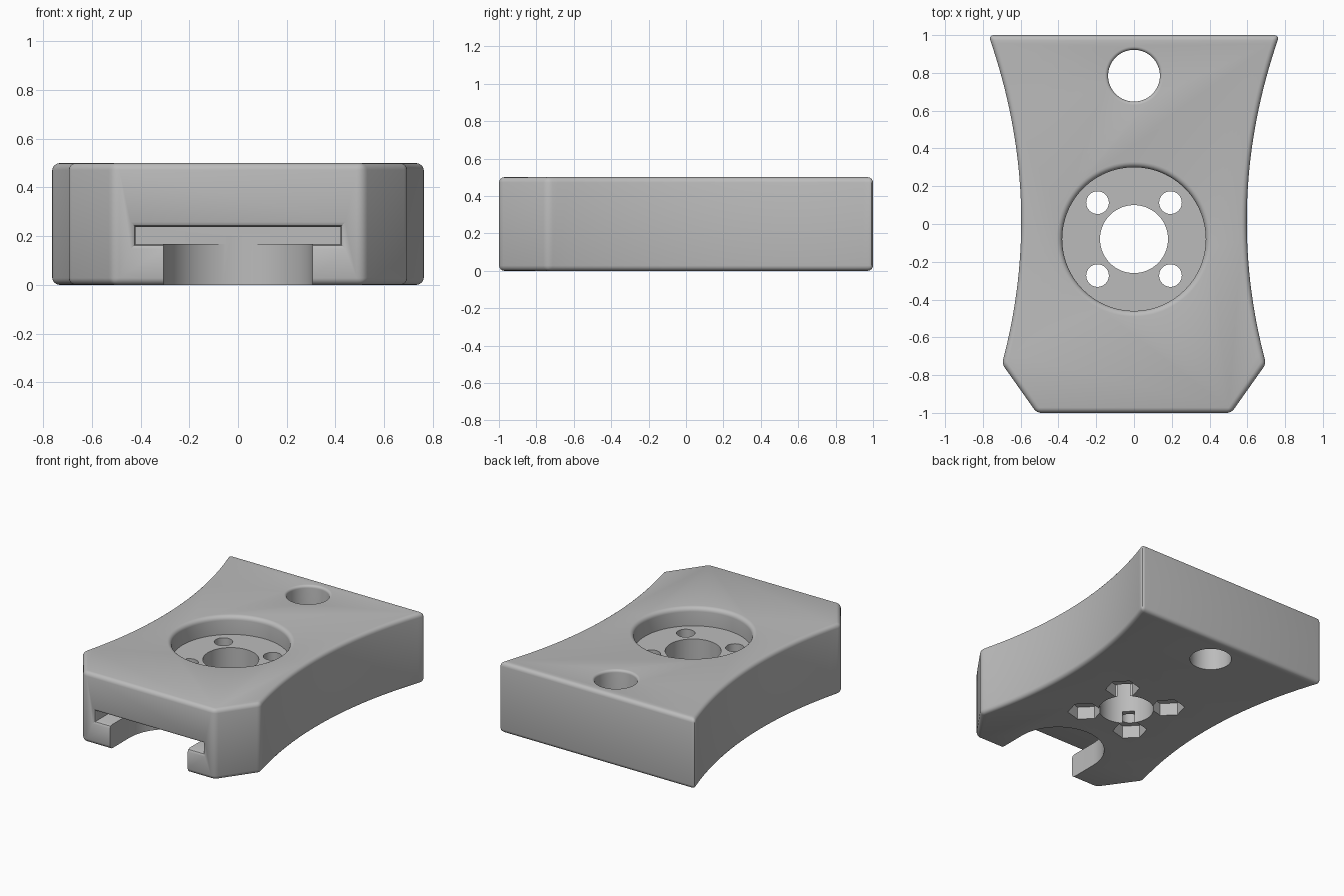
import bpy, bmesh, math

cube = bpy.data.objects.get("Cube")
if cube:
    bpy.data.objects.remove(cube, do_unlink=True)

H = 0.5
PAD_Y = -0.08        # centre of the round recess

grey = bpy.data.materials.new("plain_grey")
grey.use_nodes = True
colour = (0.5, 0.5, 0.5, 1)
grey.diffuse_color = colour
grey.node_tree.nodes["Principled BSDF"].inputs["Base Color"].default_value = colour


def loft(name, rings):
    """Closed solid through rings with equal point counts."""
    bm = bmesh.new()
    loops = [[bm.verts.new(p) for p in ring] for ring in rings]
    n = len(loops[0])
    for a, b in zip(loops, loops[1:]):
        for i in range(n):
            j = (i + 1) % n
            bm.faces.new((a[i], a[j], b[j], b[i]))
    bm.faces.new(loops[0])
    bm.faces.new(loops[-1])
    bmesh.ops.recalc_face_normals(bm, faces=bm.faces)
    mesh = bpy.data.meshes.new(name)
    bm.to_mesh(mesh)
    bm.free()
    obj = bpy.data.objects.new(name, mesh)
    bpy.context.collection.objects.link(obj)
    mesh.materials.append(grey)
    return obj


def turned(name, x, y, stations, sides=64, turn=0.0):
    """Solid with circular sections; stations are (radius, z)."""
    angles = [turn + math.tau * i / sides for i in range(sides)]
    return loft(name, [[(x + r * math.cos(a), y + r * math.sin(a), z) for a in angles]
                       for r, z in stations])


def flare(radius, size):
    """Rounded rim opening out to the top face."""
    arc = [math.pi / 2 * i / 5 for i in range(6)]
    rim = [(radius + size * (1 - math.cos(a)), H - size + size * math.sin(a)) for a in arc]
    return rim + [(radius + size, H + 0.1)]


# Waisted plate outline: concave sides and cut front corners
side = [(0.515, -1.0)]
for i in range(33):
    y = -0.74 + 1.74 * i / 32
    side.append((0.597 + (y - 0.015) ** 2 / 5.6, y))
outline = side + [(-x, y) for x, y in reversed(side)]
body = loft("mount_plate", [[(x, y, z) for x, y in outline] for z in (0, H)])
bevel = body.modifiers.new("soft_edges", "BEVEL")
bevel.width = 0.028
bevel.segments = 4
bevel.limit_method = "ANGLE"
bevel.angle_limit = math.radians(25)

# Recess, centre bore and rear hole
cutters = [
    turned("recess_cutter", 0, PAD_Y, [(0.38, 0.37)] + flare(0.38, 0.03), 96),
    turned("bore_cutter", 0, PAD_Y, [(0.18, -0.1), (0.18, 0.45)]),
    turned("rear_hole_cutter", 0, 0.785, [(0.137, -0.1)] + flare(0.137, 0.018)),
]

# Four bolt holes with hexagonal nut pockets below
for sx in (-1, 1):
    for sy in (-1, 1):
        x, y = 0.193 * sx, PAD_Y + 0.193 * sy
        cutters.append(turned("bolt_hole_cutter", x, y, [(0.06, -0.1), (0.06, 0.45)], 32))
        cutters.append(turned("nut_pocket_cutter", x, y, [(0.113, -0.1), (0.113, 0.09)],
                              6, math.radians(135)))

# Front slot: round-ended channel below, wider flared slit above
channel = [(0.305, -1.1)]
for i in range(33):
    a = math.pi * i / 32
    channel.append((0.305 * math.cos(a), -0.78 + 0.305 * math.sin(a)))
channel.append((-0.305, -1.1))
cutters.append(loft("channel_cutter", [[(x, y, z) for x, y in channel] for z in (-0.1, 0.2)]))

rings = []
for d, y in ((0.02, -1.1), (0.02, -1.0), (0.006, -0.992), (0, -0.975), (0, -0.48)):
    w, low, high = 0.42 + d, 0.168 - d, 0.238 + d
    rings.append([(-w, y, low), (w, y, low), (w, y, high), (-w, y, high)])
cutters.append(loft("slit_cutter", rings))

for cutter in cutters:
    cutter.hide_render = True
    cut = body.modifiers.new(cutter.name, "BOOLEAN")
    cut.operation = "DIFFERENCE"
    cut.solver = "EXACT"
    cut.object = cutter

# Bake the cuts and remove the helpers
deps = bpy.context.evaluated_depsgraph_get()
baked = bpy.data.meshes.new_from_object(body.evaluated_get(deps))
body.modifiers.clear()
body.data = baked
for cutter in cutters:
    bpy.data.objects.remove(cutter, do_unlink=True)

bpy.ops.object.select_all(action="DESELECT")
body.select_set(True)
bpy.context.view_layer.objects.active = body
bpy.ops.object.shade_smooth_by_angle(angle=math.radians(30))
